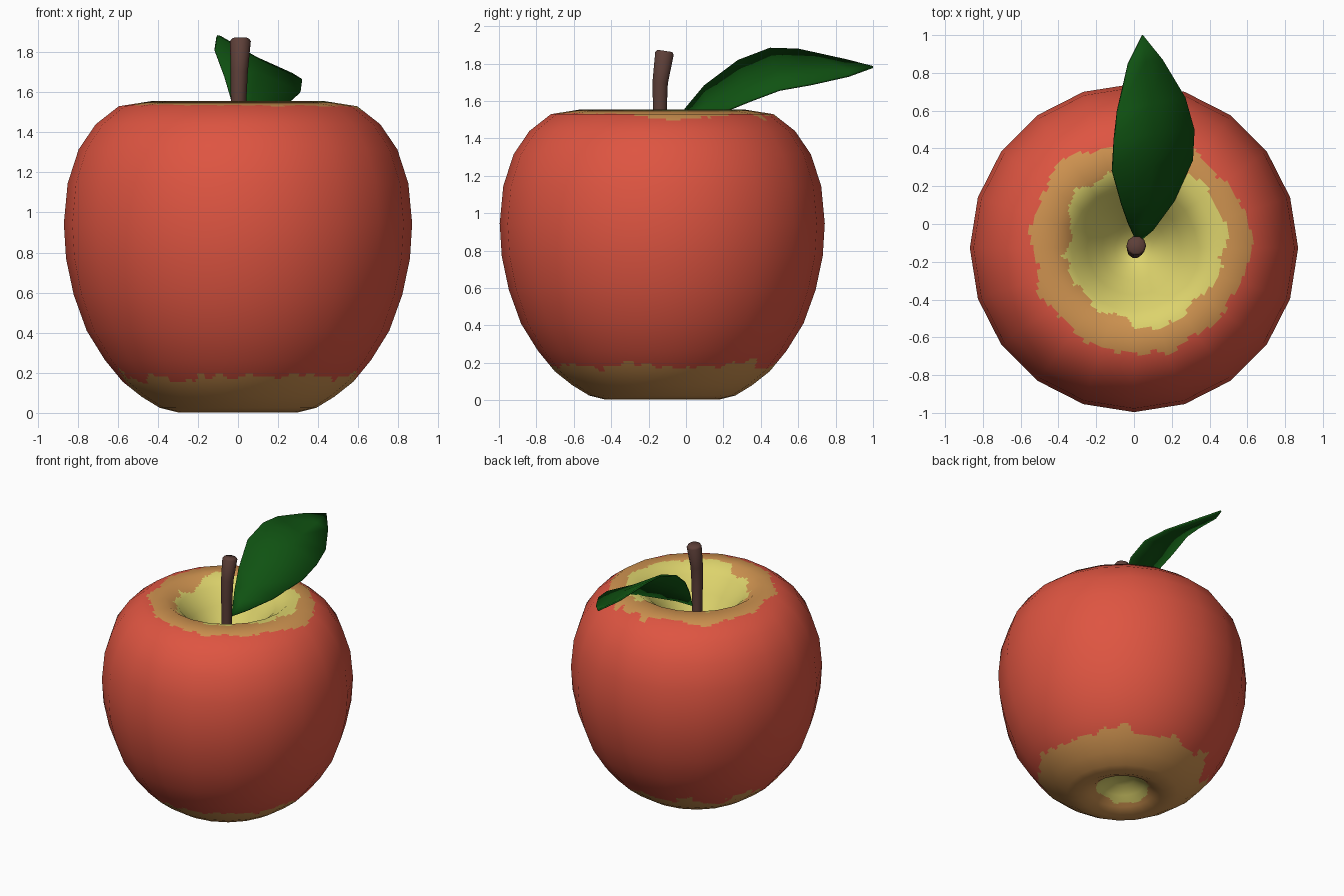
import bpy, math
from mathutils import Vector, noise

if "Cube" in bpy.data.objects:
    bpy.data.objects.remove(bpy.data.objects["Cube"])

CY = -0.127          # the fruit's axis sits a little forward of the origin
SIDES, SUB, ROWS = 20, 10, 8


def material(name, rgb):
    m = bpy.data.materials.new(name)
    m.diffuse_color = (*rgb, 1)
    m.use_nodes = True
    m.node_tree.nodes["Principled BSDF"].inputs["Base Color"].default_value = m.diffuse_color
    return m


red = material("apple red", (0.73, 0.09, 0.053))
orange = material("blush orange", (0.62, 0.29, 0.08))
yellow = material("pale yellow", (0.72, 0.65, 0.15))
brown = material("stem brown", (0.11, 0.05, 0.04))
green = material("leaf green", (0.005, 0.085, 0.006))


def add_object(name, verts, faces, mats):
    me = bpy.data.meshes.new(name)
    me.from_pydata(verts, [], faces)
    for m in mats:
        me.materials.append(m)
    for p in me.polygons:
        p.use_smooth = True
    me.update()
    ob = bpy.data.objects.new(name, me)
    bpy.context.collection.objects.link(ob)
    return ob


# Apple body: lathe profile (radius, height) from bottom dimple to top hollow
profile = [(0.01, 0.14), (0.08, 0.13), (0.15, 0.09), (0.22, 0.035), (0.30, 0.003),
           (0.39, 0.025), (0.48, 0.08), (0.575, 0.155), (0.665, 0.265), (0.755, 0.41),
           (0.82, 0.59), (0.858, 0.77), (0.869, 0.945), (0.85, 1.145), (0.795, 1.315),
           (0.71, 1.44), (0.595, 1.53), (0.43, 1.556), (0.335, 1.49), (0.25, 1.38),
           (0.17, 1.27), (0.10, 1.195), (0.04, 1.15), (0.01, 1.14)]
pts = [Vector(p) for p in profile]
nrm = []
for i in range(len(pts)):
    t = Vector((0, 0))
    if i > 0:
        t += (pts[i] - pts[i - 1]).normalized()
    if i < len(pts) - 1:
        t += (pts[i + 1] - pts[i]).normalized()
    nrm.append(Vector((t.y, -t.x)).normalized())
nrm[0], nrm[-1] = Vector((0, -1)), Vector((0, 1))

# fine rows and columns inside each flat facet, so colour edges can be ragged
rows = []
for i in range(len(pts) - 1):
    rows += [(pts[i].lerp(pts[i + 1], k / ROWS), nrm[i].lerp(nrm[i + 1], k / ROWS))
             for k in range(ROWS)]
rows.append((pts[-1], nrm[-1]))
corner = [Vector((math.cos(2 * math.pi * k / SIDES), math.sin(2 * math.pi * k / SIDES)))
          for k in range(SIDES)]
cols = [corner[k].lerp(corner[(k + 1) % SIDES], j / SUB)
        for k in range(SIDES) for j in range(SUB)]
N = len(cols)
verts, normals = [], []
for p, n in rows:
    for c in cols:
        verts.append((c.x * p.x, c.y * p.x + CY, p.y))
        d = c.normalized()
        normals.append(Vector((d.x * n.x, d.y * n.x, n.y)).normalized())
faces = [(r * N + k, r * N + (k + 1) % N, (r + 1) * N + (k + 1) % N, (r + 1) * N + k)
         for r in range(len(rows) - 1) for k in range(N)]
faces.append(tuple(reversed(range(N))))
faces.append(tuple((len(rows) - 1) * N + k for k in range(N)))
apple = add_object("apple_body", verts, faces, [red, orange, yellow])

# Skin colours: ragged rings around the top hollow and the bottom dimple
for poly in apple.data.polygons:
    c = poly.center
    x, y = c.x, c.y - CY
    r = math.hypot(x, y)
    wob = 0.06 * noise.noise(c * 4.5) + 0.035 * noise.noise(c * 17)
    lean = math.cos(math.atan2(y, x) - 0.35)
    if c.z > 0.7:
        if r < 0.42 + 0.065 * lean + wob:
            poly.material_index = 2
        elif r < 0.575 + 0.03 * lean + wob:
            poly.material_index = 1
    elif r < 0.19 + 0.4 * wob:
        poly.material_index = 2
    elif c.z < 0.18 + wob:
        poly.material_index = 1
apple.data.normals_split_custom_set_from_vertices(normals)

# Stem: tapered, slightly bent tube
path = [((0, -0.127, 1.10), 0.036), ((0, -0.135, 1.40), 0.036), ((0.003, -0.14, 1.56), 0.039),
        ((0.006, -0.138, 1.70), 0.043), ((0.012, -0.115, 1.855), 0.052), ((0.012, -0.113, 1.868), 0.042)]
S = 10
sv = []
for (x, y, z), r in path:
    for k in range(S):
        a = 2 * math.pi * k / S
        sv.append((x + r * math.cos(a), y + r * math.sin(a), z - 0.15 * r * math.sin(a)))
sf = [(i * S + k, i * S + (k + 1) % S, (i + 1) * S + (k + 1) % S, (i + 1) * S + k)
      for i in range(len(path) - 1) for k in range(S)]
sf.append(tuple((len(path) - 1) * S + k for k in range(S)))
add_object("stem", sv, sf, [brown])

# Leaf: matching left and right edge points with a midrib between them
left = [(-0.03, 0.0, 1.56), (-0.065, 0.10, 1.68), (-0.115, 0.28, 1.815),
        (-0.105, 0.45, 1.88), (-0.088, 0.60, 1.875), (-0.03, 0.85, 1.82)]
right = [(0.10, -0.03, 1.45), (0.21, 0.12, 1.51), (0.31, 0.34, 1.60),
         (0.318, 0.50, 1.66), (0.27, 0.67, 1.69), (0.15, 0.87, 1.735)]
lv = []
for a, b in zip(left, right):
    a, b = Vector(a), Vector(b)
    lv += [a, (a + b) / 2 - Vector((0, 0, 0.012)), b]
lv += [Vector((0.015, -0.10, 1.41)), Vector((0.045, 1.0, 1.782))]
lf = [(3 * i + j, 3 * i + j + 1, 3 * i + j + 4, 3 * i + j + 3)
      for i in range(5) for j in range(2)]
lf += [(18, 1, 0), (18, 2, 1), (15, 16, 19), (16, 17, 19)]
leaf = add_object("leaf", lv, lf, [green])
mod = leaf.modifiers.new("thickness", 'SOLIDIFY')
mod.thickness = 0.012
mod.offset = 0
